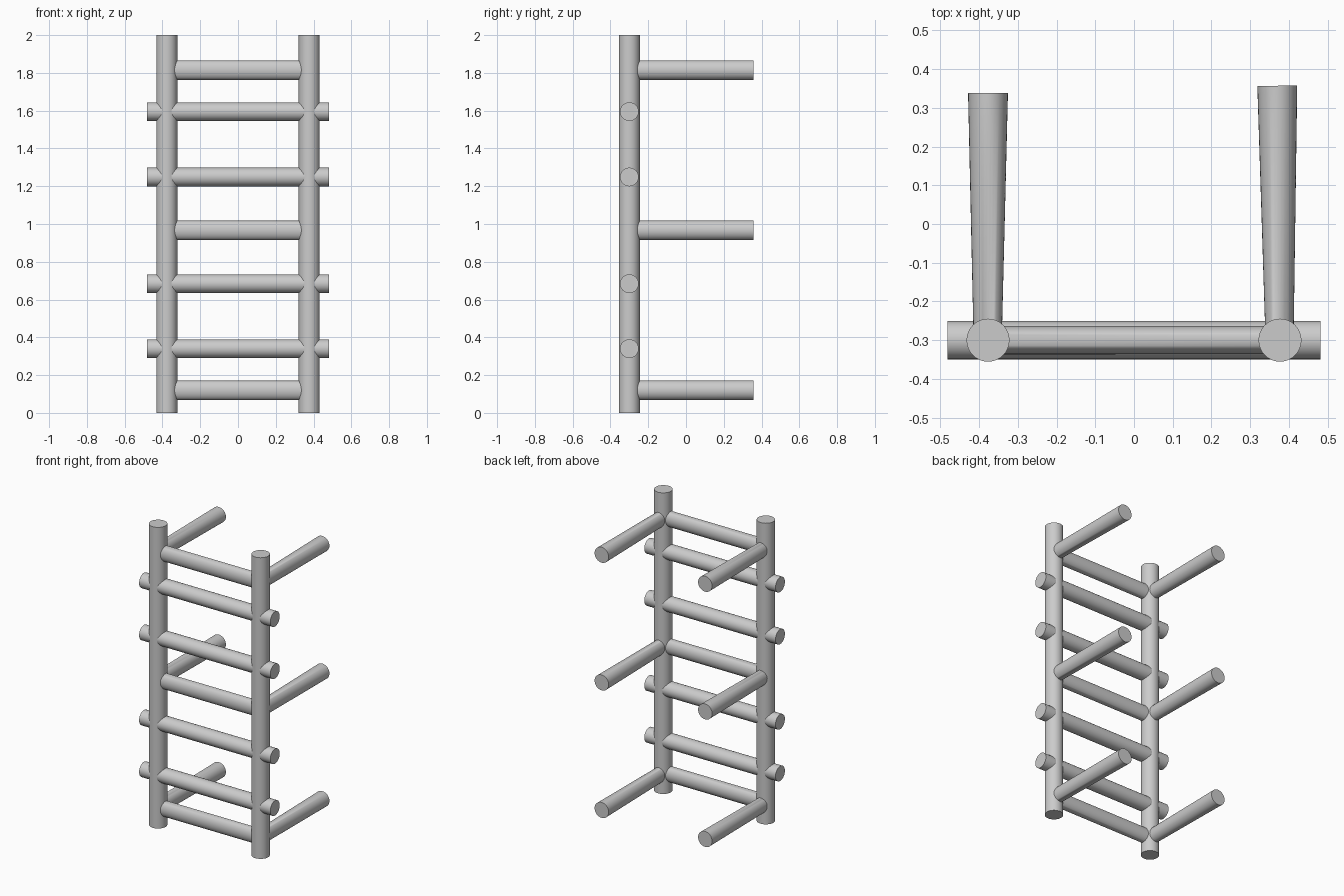
import bpy, bmesh, math
from mathutils import Vector

if "Cube" in bpy.data.objects:
    bpy.data.objects.remove(bpy.data.objects["Cube"])

SIDES = 32
POST_X, BACK_Y = 0.377, -0.30


def sweep(name, points, radius):
    """Round bar along a path lying in a plane; corner rings stay round in the mitre plane."""
    pts = [Vector(p) for p in points]
    bm = bmesh.new()
    rings = []
    for i, p in enumerate(pts):
        tangent = Vector((0, 0, 0))
        if i > 0:
            tangent += (p - pts[i - 1]).normalized()
        if i < len(pts) - 1:
            tangent += (pts[i + 1] - p).normalized()
        tangent.normalize()
        up = Vector((0, 0, 1)) if abs(tangent.z) < 0.9 else Vector((0, 1, 0))
        side = up.cross(tangent).normalized()
        up = tangent.cross(side)
        rings.append([
            bm.verts.new(p + radius * (side * math.cos(a) + up * math.sin(a)))
            for a in (2 * math.pi * k / SIDES for k in range(SIDES))])
    for a, b in zip(rings, rings[1:]):
        for k in range(SIDES):
            n = (k + 1) % SIDES
            bm.faces.new((a[k], a[n], b[n], b[k]))
    bm.faces.new(rings[0])
    bm.faces.new(rings[-1])
    bmesh.ops.recalc_face_normals(bm, faces=bm.faces)
    mesh = bpy.data.meshes.new(name)
    bm.to_mesh(mesh)
    bm.free()
    obj = bpy.data.objects.new(name, mesh)
    bpy.context.collection.objects.link(obj)
    bpy.ops.object.select_all(action='DESELECT')
    obj.select_set(True)
    bpy.context.view_layer.objects.active = obj
    bpy.ops.object.shade_smooth_by_angle(angle=math.radians(40))
    return obj


# Upright posts
for label, x in (("left", -POST_X), ("right", POST_X)):
    sweep(f"{label}_post", [(x, BACK_Y, 0), (x, BACK_Y, 2)], 0.0555)

# Straight rungs poking out past the posts
for i, z in enumerate((0.34, 0.684, 1.249, 1.595)):
    sweep(f"rung_{i + 1}", [(-0.482, BACK_Y, z), (0.482, BACK_Y, z)], 0.0495)

# U-shaped rails: one crossbar with an arm to the rear on each side
for label, z in (("lower", 0.12), ("middle", 0.967), ("upper", 1.815)):
    sweep(f"{label}_u_rail", [(-POST_X, 0.338, z), (-POST_X, BACK_Y, z),
                              (0.375, BACK_Y, z), (0.37, 0.357, z)], 0.0515)
